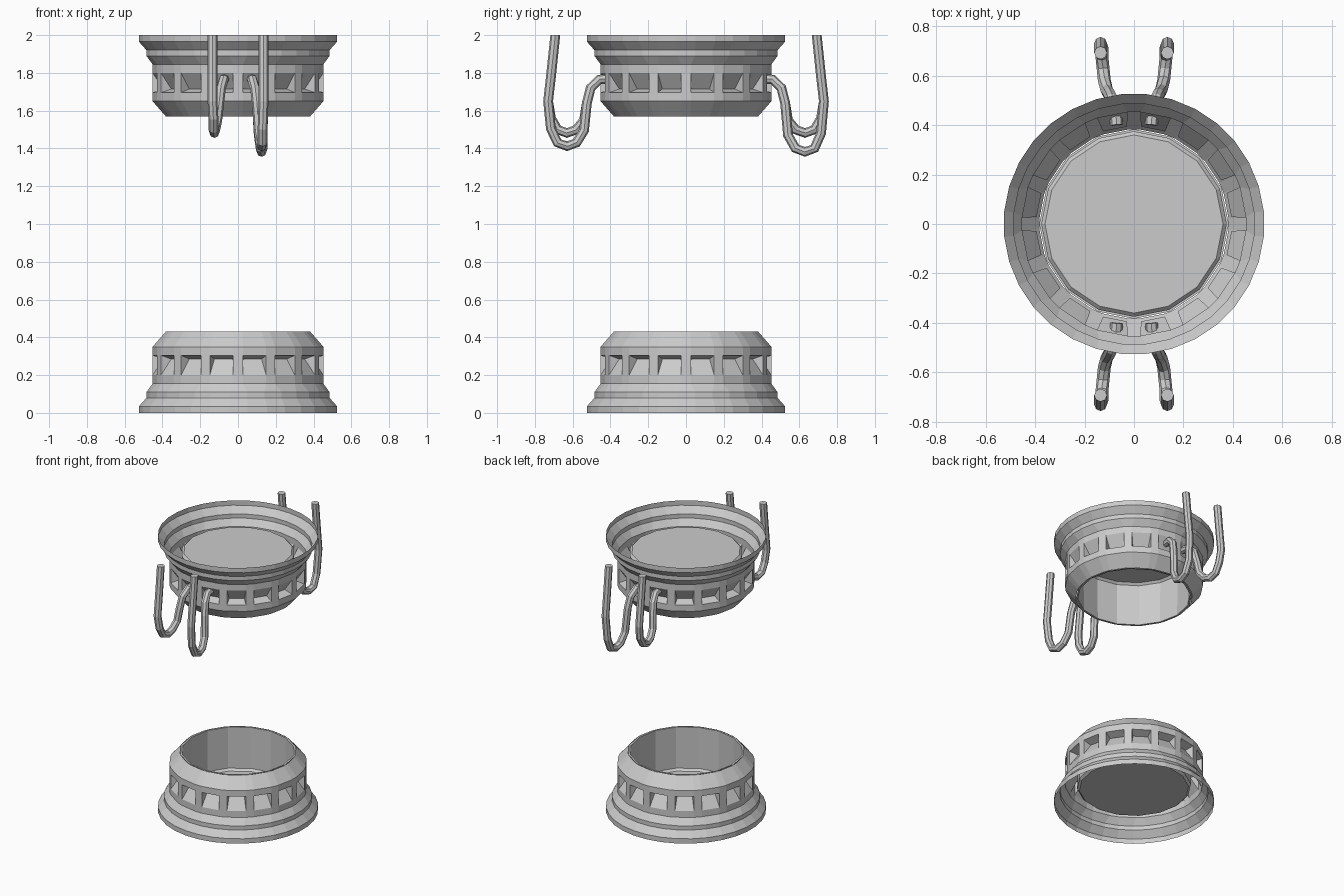
import bpy, bmesh
from math import sin, cos, radians
from mathutils import Vector

cube = bpy.data.objects.get("Cube")
if cube:
    bpy.data.objects.remove(cube, do_unlink=True)

metal = bpy.data.materials.new("light_grey_metal")
metal.use_nodes = True
grey = (0.6, 0.6, 0.6, 1)
metal.diffuse_color = grey
metal.node_tree.nodes["Principled BSDF"].inputs["Base Color"].default_value = grey

BAYS = 16
STEP = 360 / BAYS


def polar(r, angle, z):
    a = radians(angle)
    return (r * cos(a), r * sin(a), z)


def finish(name, bm):
    bmesh.ops.recalc_face_normals(bm, faces=bm.faces)
    mesh = bpy.data.meshes.new(name)
    bm.to_mesh(mesh)
    bm.free()
    obj = bpy.data.objects.new(name, mesh)
    bpy.context.collection.objects.link(obj)
    mesh.materials.append(metal)
    return obj


def ring(bm, r, z, half):
    """Two vertices per bay, either side of each rib."""
    return [bm.verts.new(polar(r, k * STEP + s * half, z))
            for k in range(BAYS) for s in (-1, 1)]


def pocket(bm, a, b, c, d, mid):
    """Recess with a sloping back panel behind one window."""
    e = bm.verts.new(polar(0.395, mid + 7.2, 0.285))
    f = bm.verts.new(polar(0.395, mid - 7.2, 0.285))
    for face in ((a, b, e, f), (f, e, c, d), (a, f, d), (b, c, e)):
        bm.faces.new(face)


def make_shell(name):
    # Stepped flange, window band and sloping shoulder
    rows = [(0.527, 0.0, 5.6), (0.527, 0.035, 5.6), (0.487, 0.08, 5.6),
            (0.487, 0.11, 5.6), (0.453, 0.155, 3.3), (0.453, 0.2, 3.3),
            (0.453, 0.305, 3.3), (0.453, 0.35, 3.3), (0.383, 0.43, 3.3)]
    bm = bmesh.new()
    rings = [ring(bm, *row) for row in rows]
    n = BAYS * 2
    for level in range(len(rows) - 1):
        low, high = rings[level], rings[level + 1]
        for i in range(n):
            j = (i + 1) % n
            quad = (low[i], low[j], high[j], high[i])
            if level == 5 and i % 2:
                pocket(bm, *quad, (i // 2 + 0.5) * STEP)
            else:
                bm.faces.new(quad)
    return finish(name, bm)


def make_cup(name):
    # Open socket with a flat closed end and a thin lip
    bm = bmesh.new()
    rows = [(0.383, 0.43), (0.37, 0.43), (0.375, 0.13), (0.36, 0.115)]
    rings = [[bm.verts.new(polar(r, k * STEP, z)) for k in range(BAYS)]
             for r, z in rows]
    for low, high in zip(rings, rings[1:]):
        for i in range(BAYS):
            j = (i + 1) % BAYS
            bm.faces.new((low[i], low[j], high[j], high[i]))
    bm.faces.new(rings[-1])
    return finish(name, bm)


def flip_up(obj):
    """Mirror a part from the lower end to the upper end."""
    for v in obj.data.vertices:
        v.co.z = 2 - v.co.z
    obj.data.flip_normals()


for end in ("lower", "upper"):
    for part in (make_shell(end + "_window_shell"), make_cup(end + "_cup")):
        if end == "upper":
            flip_up(part)


def make_wire(name, sx, sy, drop):
    # Hooked wire leaving a window, looping down and rising to the top
    path = [(0.07, 0.4, 1.77), (0.075, 0.46, 1.765), (0.09, 0.505, 1.72),
            (0.1, 0.525, 1.64), (0.11, 0.54, 1.55 - drop * 0.8),
            (0.12, 0.58, 1.5 - drop), (0.125, 0.63, 1.482 - drop),
            (0.13, 0.68, 1.5 - drop), (0.13, 0.715, 1.56 - drop * 0.8),
            (0.135, 0.73, 1.65), (0.135, 0.715, 1.78), (0.135, 0.692, 2.0)]
    points = [Vector((sx * x, sy * y, z)) for x, y, z in path]
    bm = bmesh.new()
    sides, radius = 8, 0.026
    loops = []
    for i, p in enumerate(points):
        t = (points[min(i + 1, len(points) - 1)] - points[max(i - 1, 0)]).normalized()
        if i == len(points) - 1:
            t = Vector((0, 0, 1))
        u = (Vector((1, 0, 0)) - t * t.x).normalized()
        w = t.cross(u)
        loops.append([bm.verts.new(p + radius * (u * cos(radians(360 * k / sides))
                                                 + w * sin(radians(360 * k / sides))))
                      for k in range(sides)])
    for low, high in zip(loops, loops[1:]):
        for i in range(sides):
            j = (i + 1) % sides
            bm.faces.new((low[i], low[j], high[j], high[i]))
    bm.faces.new(loops[0])
    bm.faces.new(loops[-1])
    return finish(name, bm)


make_wire("front_left_wire", 1, -1, 0.07)
make_wire("front_right_wire", -1, -1, 0.0)
make_wire("back_left_wire", 1, 1, 0.1)
make_wire("back_right_wire", -1, 1, 0.0)
